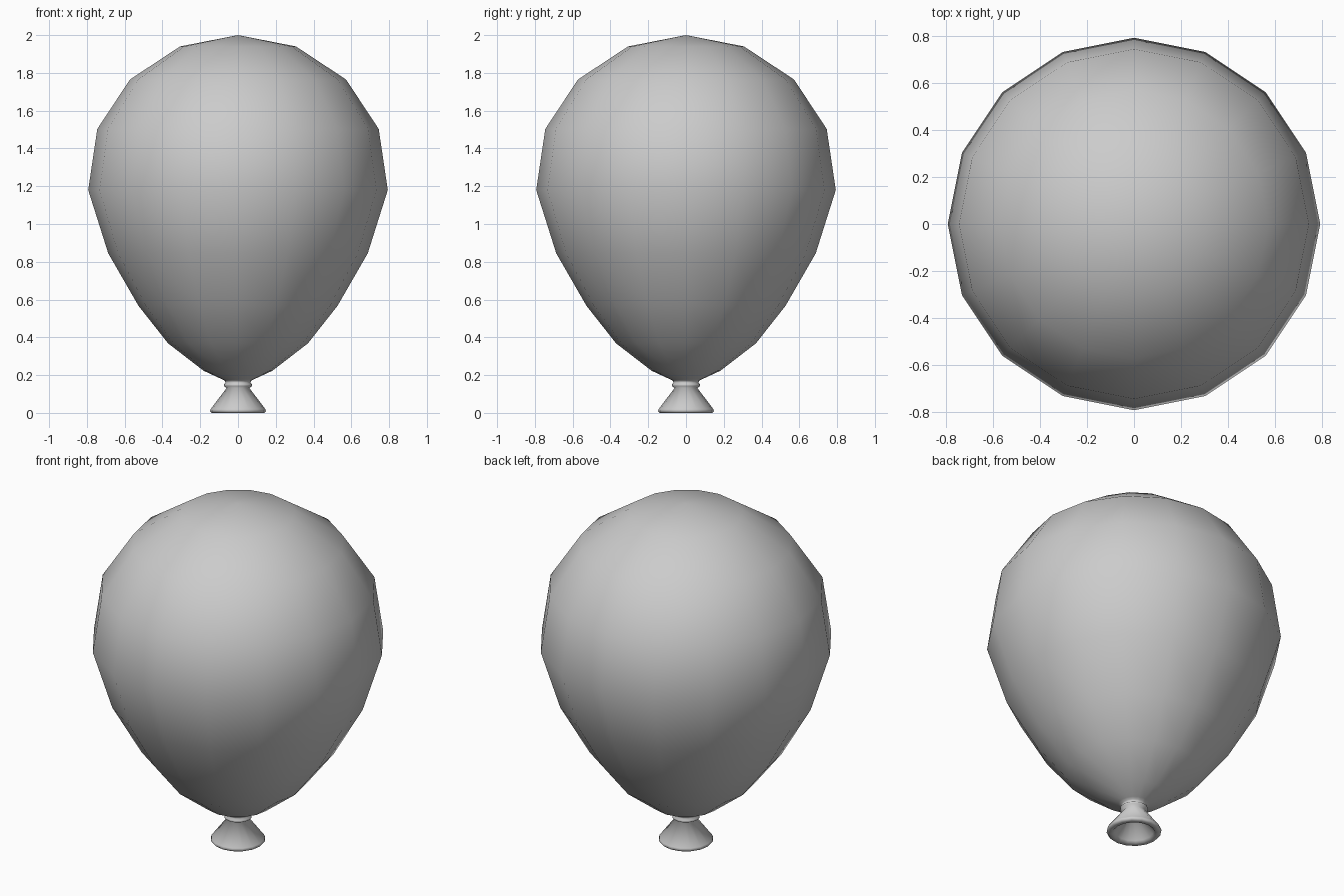
import bpy, bmesh
from math import cos, sin, pi

if "Cube" in bpy.data.objects:
    bpy.data.objects.remove(bpy.data.objects["Cube"])

SIDES = 16


def lathe(name, profile):
    """Revolve (radius, z) points around z; radius 0 becomes a pole."""
    bm = bmesh.new()
    rings = []
    for r, z in profile:
        if r == 0:
            rings.append([bm.verts.new((0, 0, z))] * SIDES)
        else:
            rings.append([bm.verts.new((r * cos(2 * pi * i / SIDES),
                                        r * sin(2 * pi * i / SIDES), z))
                          for i in range(SIDES)])
    for a, b in zip(rings, rings[1:]):
        for i in range(SIDES):
            j = (i + 1) % SIDES
            bm.faces.new(list(dict.fromkeys((a[i], a[j], b[j], b[i]))))
    bmesh.ops.recalc_face_normals(bm, faces=bm.faces[:])
    mesh = bpy.data.meshes.new(name)
    bm.to_mesh(mesh)
    bm.free()
    for p in mesh.polygons:
        p.use_smooth = True
    obj = bpy.data.objects.new(name, mesh)
    bpy.context.collection.objects.link(obj)
    return obj


# Inflated body, neck, tied ring and flared hollow mouth in one skin
lathe("balloon", [
    # body
    (0, 2.0), (0.307, 1.94), (0.572, 1.765), (0.745, 1.503), (0.793, 1.18),
    (0.687, 0.845), (0.527, 0.567), (0.37, 0.368), (0.182, 0.223),
    (0.085, 0.178),
    # neck and ring
    (0.07, 0.17), (0.066, 0.16), (0.075, 0.152), (0.075, 0.142),
    (0.06, 0.132),
    # flared mouth with rolled lip
    (0.145, 0.02), (0.148, 0.01), (0.14, 0.0), (0.115, 0.0), (0.105, 0.012),
    # hollow inside
    (0.045, 0.095), (0, 0.1),
])
